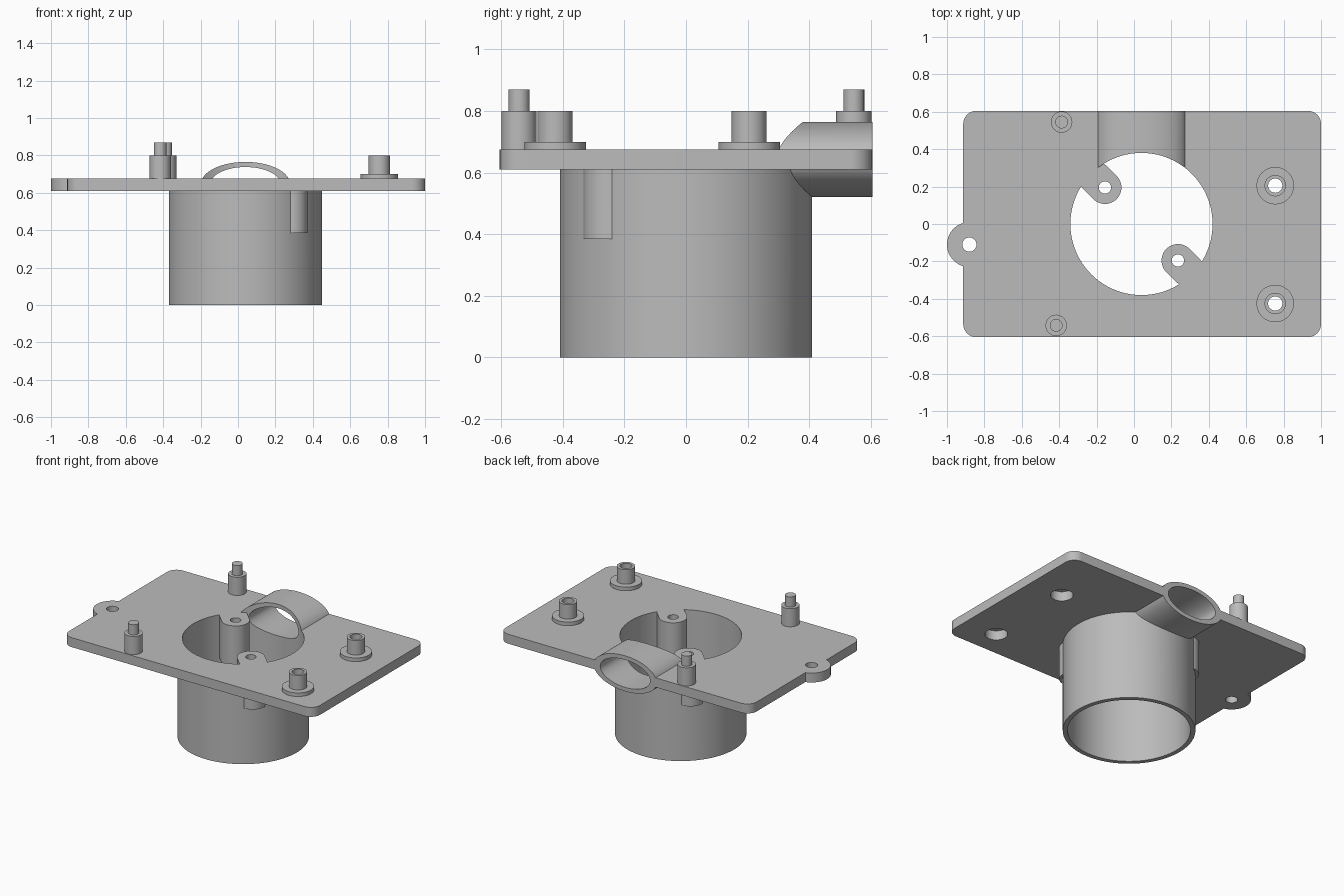
import bpy, bmesh, math
from mathutils import Matrix

if "Cube" in bpy.data.objects:
    bpy.data.objects.remove(bpy.data.objects["Cube"], do_unlink=True)

grey = bpy.data.materials.new("plain grey")
grey.use_nodes = True
colour = (0.5, 0.5, 0.5, 1)
grey.diffuse_color = colour
grey.node_tree.nodes["Principled BSDF"].inputs["Base Color"].default_value = colour

CX = 0.04                      # axis of the large sleeve and the side duct
PLATE_Z, TOP_Z = 0.61, 0.675   # underside and top of the plate
BORE, SLEEVE = 0.38, 0.41


def make_object(name, bm):
    bmesh.ops.recalc_face_normals(bm, faces=bm.faces)
    mesh = bpy.data.meshes.new(name)
    bm.to_mesh(mesh)
    bm.free()
    mesh.materials.append(grey)
    obj = bpy.data.objects.new(name, mesh)
    bpy.context.collection.objects.link(obj)
    return obj


def extrude_outline(name, points, z0, z1):
    bm = bmesh.new()
    face = bm.faces.new([bm.verts.new((x, y, z0)) for x, y in points])
    side = bmesh.ops.extrude_face_region(bm, geom=[face])
    verts = [v for v in side["geom"] if isinstance(v, bmesh.types.BMVert)]
    bmesh.ops.translate(bm, verts=verts, vec=(0, 0, z1 - z0))
    return make_object(name, bm)


def arc(cx, cy, r, start, end, steps):
    angles = [math.radians(start + (end - start) * i / steps) for i in range(steps + 1)]
    return [(cx + r * math.cos(a), cy + r * math.sin(a)) for a in angles]


def cylinder(name, x, y, r, z0, z1, n=64):
    return extrude_outline(name, arc(x, y, r, 0, 360, n)[:-1], z0, z1)


def duct(name, half_w, half_h, y0, y1):
    # elliptical prism lying along y
    bm = bmesh.new()
    bmesh.ops.create_cone(bm, cap_ends=True, segments=96, radius1=1, radius2=1, depth=y1 - y0)
    bm.transform(Matrix.Translation((CX, (y0 + y1) / 2, 0.6425))
                 @ Matrix.Diagonal((half_w, 1, half_h, 1))
                 @ Matrix.Rotation(math.pi / 2, 4, "X"))
    return make_object(name, bm)


def lathe(name, x, y, profile, closed):
    bm = bmesh.new()
    verts = [bm.verts.new((r, 0, z)) for r, z in profile]
    pairs = list(zip(verts, verts[1:])) + ([(verts[-1], verts[0])] if closed else [])
    edges = [bm.edges.new(p) for p in pairs]
    bmesh.ops.spin(bm, geom=verts + edges, axis=(0, 0, 1), cent=(0, 0, 0),
                   angle=math.tau, steps=48, use_duplicate=False)
    bmesh.ops.remove_doubles(bm, verts=bm.verts, dist=0.0001)
    bmesh.ops.translate(bm, verts=bm.verts, vec=(x, y, 0))
    return make_object(name, bm)


def combine(target, tool, operation):
    bpy.context.view_layer.objects.active = target
    mod = target.modifiers.new(operation, "BOOLEAN")
    mod.operation, mod.solver, mod.object = operation, "EXACT", tool
    bpy.ops.object.modifier_apply(modifier=mod.name)
    bpy.data.objects.remove(tool, do_unlink=True)


# Rounded plate with a side tab
R = 0.07
outline = []
for cx, cy, start in ((1 - R, 0.605 - R, 0), (-0.913 + R, 0.605 - R, 90),
                      (-0.913 + R, -0.605 + R, 180), (1 - R, -0.605 + R, 270)):
    outline += arc(cx, cy, R, start, start + 90, 12)
body = extrude_outline("mounting_plate", outline, PLATE_Z, TOP_Z)
combine(body, cylinder("tab", -0.88, -0.11, 0.12, PLATE_Z, TOP_Z), "UNION")

# Sleeve below and elliptical duct through the rear edge, then their bores
combine(body, cylinder("sleeve", CX, 0, SLEEVE, 0, 0.64, 128), "UNION")
combine(body, duct("duct", 0.24, 0.1225, 0.2, 0.605), "UNION")
combine(body, cylinder("bore", CX, 0, BORE, -0.1, 1, 128), "DIFFERENCE")
combine(body, duct("duct_bore", 0.19, 0.095, 0.1, 0.8), "DIFFERENCE")

# Two round-ended screw bosses reaching through the sleeve wall
BOSS_R = 0.088
for direction in (135, 315):
    a = math.radians(direction)
    dx, dy = math.cos(a), math.sin(a)
    inner, outer = 0.276, 0.346
    slot = (arc(CX + outer * dx, outer * dy, BOSS_R, direction - 90, direction + 90, 24)
            + arc(CX + inner * dx, inner * dy, BOSS_R, direction + 90, direction + 270, 24))
    combine(body, extrude_outline("boss", slot, 0.385, TOP_Z), "UNION")
    combine(body, cylinder("boss_hole", CX + inner * dx, inner * dy, 0.033, 0.3, 0.8, 32),
            "DIFFERENCE")

# Tab hole
combine(body, cylinder("tab_hole", -0.88, -0.11, 0.038, 0.5, 0.8, 32), "DIFFERENCE")

# Hollow standoffs with a flange, recessed from below
parts = [body]
for name, y in (("rear_standoff", 0.205), ("front_standoff", -0.425)):
    combine(body, cylinder("recess", 0.755, y, 0.07, 0.5, 0.8, 48), "DIFFERENCE")
    parts.append(lathe(name, 0.755, y, [(0.038, TOP_Z), (0.1, TOP_Z), (0.1, 0.7),
                                        (0.057, 0.7), (0.057, 0.8), (0.038, 0.8)], True))

# Stepped locating pegs
for name, x, y in (("rear_peg", -0.387, 0.545), ("front_peg", -0.416, -0.542)):
    parts.append(lathe(name, x, y, [(0.057, TOP_Z), (0.057, 0.8), (0.034, 0.8),
                                    (0.034, 0.87), (0, 0.87)], False))

bpy.ops.object.select_all(action="DESELECT")
for obj in parts:
    obj.select_set(True)
bpy.context.view_layer.objects.active = body
bpy.ops.object.shade_smooth_by_angle(angle=math.radians(30))
